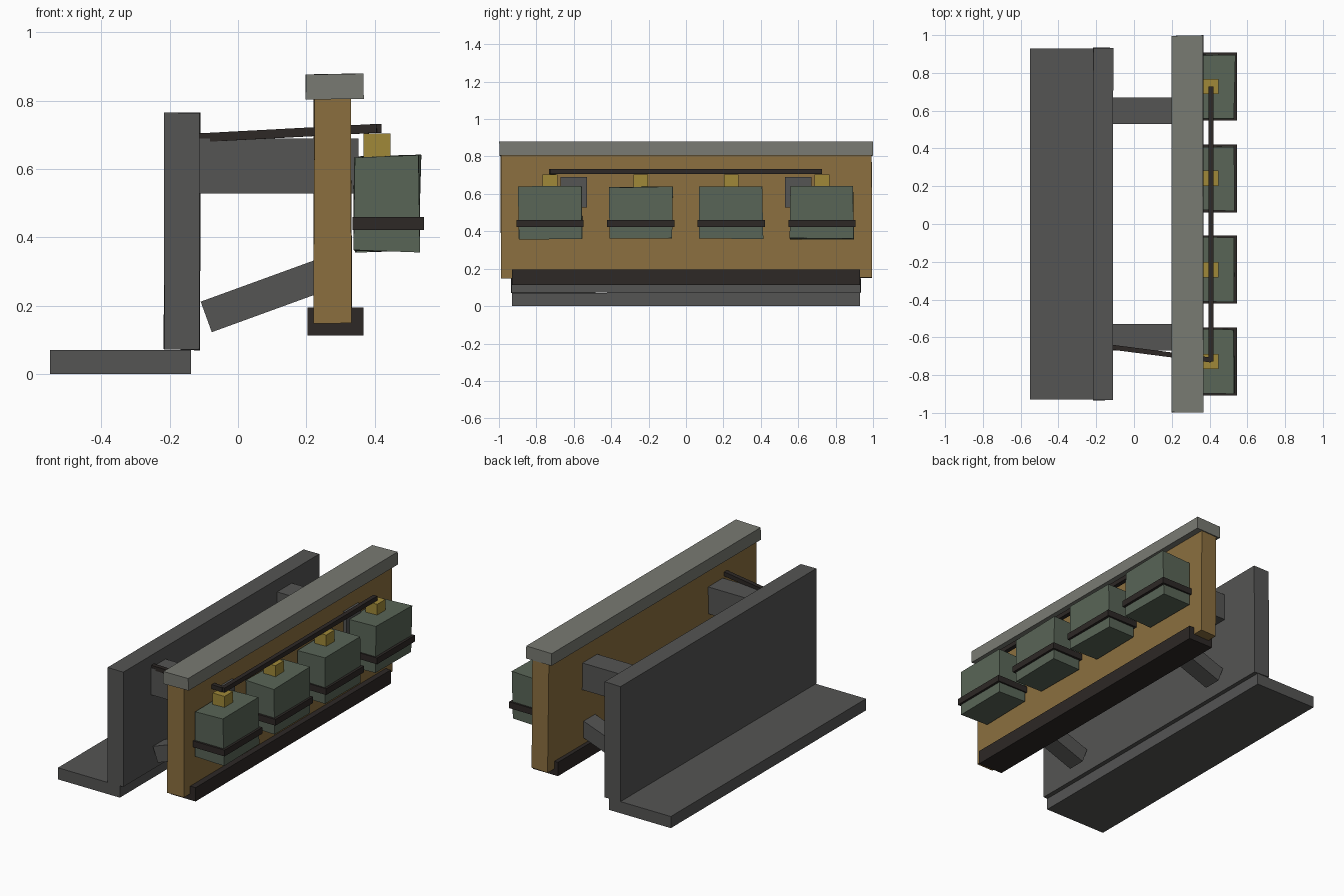
import bpy, math, random
from mathutils import Vector, Matrix

if "Cube" in bpy.data.objects:
    bpy.data.objects.remove(bpy.data.objects["Cube"])

random.seed(4)


def mat(name, rgb):
    m = bpy.data.materials.new(name)
    m.diffuse_color = (*rgb, 1)
    m.use_nodes = True
    m.node_tree.nodes["Principled BSDF"].inputs["Base Color"].default_value = m.diffuse_color
    return m


STEEL = mat("dark_steel", (0.09, 0.09, 0.088))
CAP = mat("light_metal", (0.19, 0.195, 0.17))
WOOD = mat("wood", (0.26, 0.16, 0.05))
GREEN = mat("green_paint", (0.10, 0.13, 0.095))
BRASS = mat("brass", (0.35, 0.25, 0.04))
BLACK = mat("black_rubber", (0.026, 0.021, 0.019))


def box(name, x, y, z, material, wobble=0.0):
    """Box from min/max ranges, corners optionally nudged inward."""
    lo, hi = Vector((x[0], y[0], z[0])), Vector((x[1], y[1], z[1]))
    centre, size = (lo + hi) / 2, hi - lo
    bpy.ops.mesh.primitive_cube_add(size=1, location=centre)
    ob = bpy.context.object
    ob.name = name
    for v in ob.data.vertices:
        v.co = Vector([c * s - math.copysign(random.uniform(0, wobble), c)
                       for c, s in zip(v.co, size)])
    ob.data.materials.append(material)
    return ob


def beam(name, a, b, width, height, material):
    """Square-section bar running from a to b."""
    a, b = Vector(a), Vector(b)
    d = (b - a).normalized()
    side = Vector((0, 0, 1)).cross(d).normalized()
    up = d.cross(side)
    ob = box(name, (-(b - a).length / 2, (b - a).length / 2),
             (-width / 2, width / 2), (-height / 2, height / 2), material)
    rot = Matrix((d, side, up)).transposed().to_4x4()
    ob.matrix_world = Matrix.Translation((a + b) / 2) @ rot
    return ob


# L-shaped steel support
box("base_plate", (-0.55, -0.137), (-0.93, 0.93), (0, 0.07), STEEL)
box("upright_wall", (-0.22, -0.108), (-0.935, 0.935), (0.068, 0.766), STEEL, 0.005)

# Wooden panel with its cap and bottom rail
box("panel", (0.22, 0.335), (-0.995, 0.995), (0.146, 0.81), WOOD, 0.008)
box("top_cap", (0.197, 0.37), (-1, 1), (0.803, 0.88), CAP, 0.004)
box("bottom_rail", (0.203, 0.368), (-0.93, 0.93), (0.112, 0.195), BLACK)

# Arms and sloping braces between wall and panel
for side, y in (("front", -0.6), ("back", 0.6)):
    box(side + "_arm", (-0.15, 0.352), (y - 0.07, y + 0.07), (0.528, 0.69), STEEL)
    beam(side + "_brace", (-0.093, y, 0.167), (0.27, y, 0.299), 0.11, 0.095, STEEL)

# Row of strapped units with terminals
for i, y in enumerate((-0.727, -0.242, 0.242, 0.727), 1):
    box(f"unit_{i}", (0.337, 0.537), (y - 0.174, y + 0.174), (0.354, 0.642), GREEN, 0.01)
    box(f"strap_{i}", (0.335, 0.545), (y - 0.18, y + 0.18), (0.422, 0.46), BLACK)
    box(f"terminal_{i}", (0.368, 0.447), (y - 0.04, y + 0.04), (0.63, 0.704), BRASS)

# Linking bar and feed cable
box("link_bar", (0.394, 0.42), (-0.727, 0.727), (0.705, 0.732), BLACK)
beam("feed_cable", (0.407, -0.72, 0.719), (-0.12, -0.652, 0.691), 0.026, 0.026, BLACK)
